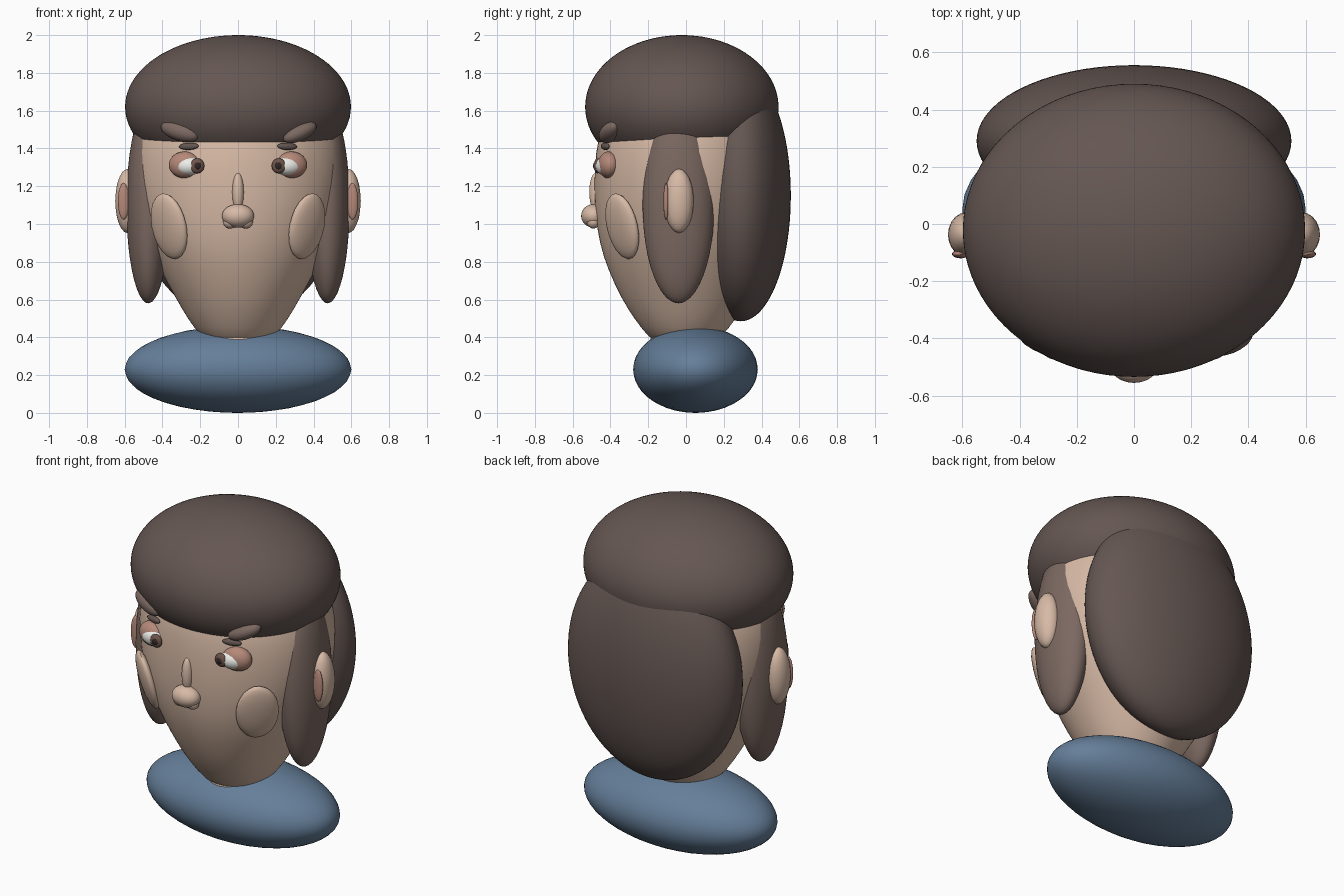
import bpy, bmesh, math
from mathutils import Matrix, Euler

if "Cube" in bpy.data.objects:
    bpy.data.objects.remove(bpy.data.objects["Cube"])


def material(name, rgb):
    m = bpy.data.materials.new(name)
    m.diffuse_color = (*rgb, 1)
    m.use_nodes = True
    m.node_tree.nodes["Principled BSDF"].inputs["Base Color"].default_value = m.diffuse_color
    return m


SKIN = material("skin", (0.68, 0.49, 0.38))
BLUSH = material("blush_skin", (0.46, 0.25, 0.19))
HAIR = material("hair", (0.13, 0.095, 0.085))
HAIR_LIGHT = material("hair_light", (0.20, 0.14, 0.12))
CLOTH = material("cloth", (0.13, 0.21, 0.32))
WHITE = material("white", (0.85, 0.85, 0.82))
IRIS = material("iris", (0.16, 0.09, 0.07))
DARK = material("dark", (0.03, 0.02, 0.02))


def finish(name, bm, mat):
    bmesh.ops.recalc_face_normals(bm, faces=bm.faces)
    me = bpy.data.meshes.new(name)
    bm.to_mesh(me)
    bm.free()
    me.materials.append(mat)
    ob = bpy.data.objects.new(name, me)
    bpy.context.collection.objects.link(ob)
    bpy.ops.object.select_all(action='DESELECT')
    ob.select_set(True)
    bpy.context.view_layer.objects.active = ob
    bpy.ops.object.shade_smooth_by_angle(angle=math.radians(40))
    return ob


def blob(name, loc, radii, mat, rot=(0, 0, 0), cut=None, detail=4):
    """Ellipsoid, optionally cut off flat below the height given by cut."""
    bm = bmesh.new()
    bmesh.ops.create_icosphere(bm, subdivisions=detail, radius=1)
    turn = Euler([math.radians(a) for a in rot]).to_matrix().to_4x4()
    bm.transform(Matrix.Translation(loc) @ turn @ Matrix.Diagonal((*radii, 1)))
    if cut is not None:
        bmesh.ops.bisect_plane(bm, geom=bm.verts[:] + bm.edges[:] + bm.faces[:],
                               plane_co=(0, 0, cut), plane_no=(0, 0, 1), clear_inner=True)
        bmesh.ops.holes_fill(bm, edges=[e for e in bm.edges if e.is_boundary])
    return finish(name, bm, mat)


def pair(name, loc, radii, mat, rot=(0, 0, 0), detail=3):
    """Ellipsoid on the right and its mirror image on the left."""
    for side, s in (("right", 1), ("left", -1)):
        blob(f"{name}_{side}", (s * loc[0], loc[1], loc[2]), radii, mat,
             (rot[0], s * rot[1], s * rot[2]), detail=detail)


def loft(name, rings, mat, cy=0, n=48):
    """Elliptical rings (z, half width, half depth) joined into a closed skin."""
    bm = bmesh.new()
    loops = []
    for z, rx, ry in rings:
        loops.append([bm.verts.new((rx * math.cos(2 * math.pi * i / n),
                                    cy + ry * math.sin(2 * math.pi * i / n), z))
                      for i in range(n)])
    for a, b in zip(loops, loops[1:]):
        for i in range(n):
            j = (i + 1) % n
            bm.faces.new((a[i], a[j], b[j], b[i]))
    bm.faces.new(loops[0])
    bm.faces.new(loops[-1])
    ob = finish(name, bm, mat)
    mod = ob.modifiers.new("smooth", 'SUBSURF')
    mod.levels = mod.render_levels = 1
    return ob


# Shoulders, neck and head
blob("shoulders", (0, 0.05, 0.23), (0.6, 0.33, 0.23), CLOTH)
loft("neck", [(0.2, 0.19, 0.19), (0.35, 0.19, 0.19), (0.55, 0.19, 0.19)], SKIN)
loft("head", [(0.36, 0.13, 0.13), (0.40, 0.195, 0.195), (0.5, 0.268, 0.27),
              (0.6, 0.325, 0.335), (0.76, 0.415, 0.41), (0.9, 0.482, 0.455),
              (1.06, 0.535, 0.478), (1.22, 0.56, 0.483), (1.38, 0.56, 0.475),
              (1.52, 0.53, 0.445), (1.66, 0.44, 0.37), (1.76, 0.3, 0.25)], SKIN, cy=-0.005)

# Hair: cut-off cap, back mass and side locks
blob("hair_cap", (0, -0.022, 1.62), (0.598, 0.512, 0.38), HAIR, cut=1.435, detail=5)
blob("back_hair", (0, 0.29, 1.15), (0.55, 0.265, 0.665), HAIR, detail=5)
pair("side_hair", (0.475, -0.04, 1.1), (0.116, 0.19, 0.52), HAIR_LIGHT, detail=4)

# Ears
pair("ear", (0.585, -0.037, 1.122), (0.065, 0.078, 0.17), SKIN)
pair("inner_ear", (0.606, -0.105, 1.12), (0.03, 0.015, 0.097), BLUSH)

# Nose
blob("nose_tip", (0, -0.49, 1.043), (0.085, 0.065, 0.062), SKIN)
blob("nose_bridge", (0, -0.478, 1.17), (0.031, 0.034, 0.1), SKIN)
pair("nostril", (0.042, -0.49, 1.012), (0.037, 0.035, 0.036), SKIN)

# Cheeks
pair("cheek", (0.365, -0.338, 0.988), (0.118, 0.04, 0.18), SKIN, rot=(15, 0, 41))

# Eyes
pair("eyelid", (0.282, -0.41, 1.313), (0.086, 0.055, 0.071), BLUSH, rot=(0, 0, 12))
pair("eyeball", (0.262, -0.433, 1.307), (0.074, 0.045, 0.049), WHITE, rot=(0, 0, 12))
pair("iris", (0.216, -0.468, 1.308), (0.038, 0.02, 0.04), IRIS)
pair("pupil", (0.214, -0.482, 1.308), (0.019, 0.01, 0.02), DARK)
pair("lash", (0.26, -0.428, 1.411), (0.055, 0.016, 0.019), HAIR, rot=(0, 2, 18))

# Eyebrows, the left one a little longer and flatter
blob("eyebrow_right", (0.327, -0.405, 1.485), (0.1, 0.05, 0.044), HAIR_LIGHT, (0, -24, 20), detail=3)
blob("eyebrow_left", (-0.308, -0.405, 1.49), (0.11, 0.05, 0.05), HAIR_LIGHT, (0, 16, -20), detail=3)
